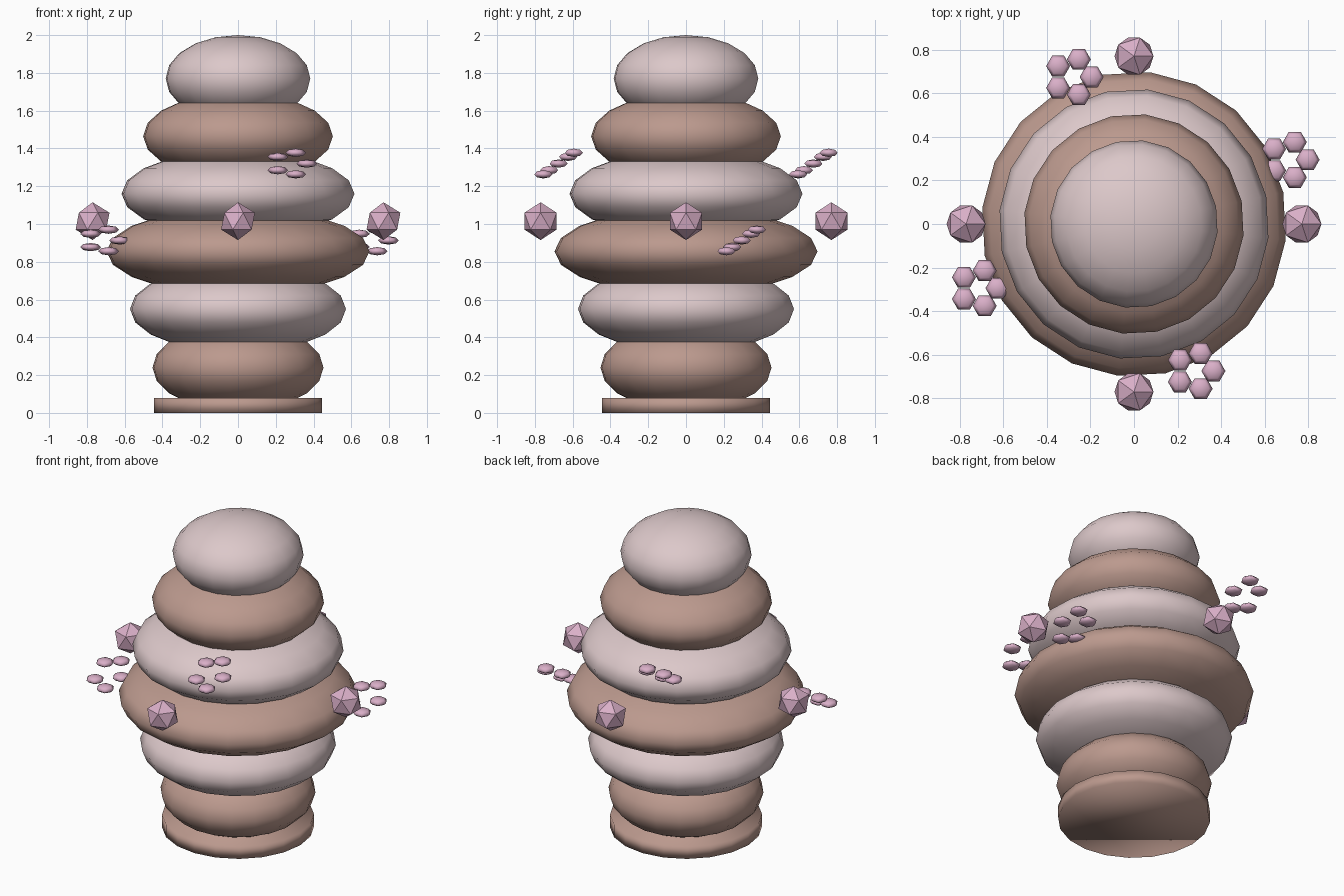
import bpy, bmesh
from math import sin, cos, pi, radians
from mathutils import Matrix, Vector

cube = bpy.data.objects.get("Cube")
if cube:
    bpy.data.objects.remove(cube)


def material(name, rgb):
    m = bpy.data.materials.new(name)
    m.use_nodes = True
    m.diffuse_color = (*rgb, 1)
    m.node_tree.nodes["Principled BSDF"].inputs["Base Color"].default_value = (*rgb, 1)
    return m


cream = material("pale rose", (0.72, 0.58, 0.59))
brown = material("dusty brown", (0.50, 0.32, 0.27))
pink = material("blossom pink", (0.70, 0.43, 0.58))


def finish(name, bm, mat, smooth=True):
    mesh = bpy.data.meshes.new(name)
    bm.to_mesh(mesh)
    bm.free()
    mesh.materials.append(mat)
    for p in mesh.polygons:
        p.use_smooth = smooth
    obj = bpy.data.objects.new(name, mesh)
    bpy.context.collection.objects.link(obj)
    return obj


def ellipsoid(bm, centre, radius, half_height, segments, rings, turn=0):
    matrix = (Matrix.Translation(centre) @ Matrix.Rotation(turn, 4, "Z")
              @ Matrix.Diagonal((radius, radius, half_height, 1)))
    bmesh.ops.create_uvsphere(bm, u_segments=segments, v_segments=rings,
                              radius=1, matrix=matrix)


# Base disc
bm = bmesh.new()
bmesh.ops.create_cone(bm, cap_ends=True, segments=20, radius1=0.445, radius2=0.445,
                      depth=0.08, matrix=Matrix.Translation((0, 0, 0.04)))
finish("base", bm, brown)

# Stacked tiers, alternating colours: (radius, centre height)
tiers = [(0.455, 0.24), (0.575, 0.55), (0.70, 0.855),
         (0.62, 1.16), (0.505, 1.465), (0.385, 1.77)]
for i, (radius, z) in enumerate(tiers):
    bm = bmesh.new()
    ellipsoid(bm, (0, 0, z), radius, 0.23, 20, 10, radians(12))
    finish(f"tier_{i + 1}", bm, cream if i % 2 else brown)

# Faceted gems around the widest tier
for i, side in enumerate(("left", "back", "right", "front")):
    a = i * pi / 2
    bm = bmesh.new()
    bmesh.ops.create_icosphere(bm, subdivisions=1, radius=0.1, matrix=Matrix.Translation(
        (0.77 * cos(a), 0.77 * sin(a), 1.015)))
    finish(f"gem_{side}", bm, pink, smooth=False)

# Tilted blossoms of five petals, alternating low and high
for i in range(4):
    a = radians(22.5 + 90 * i)
    reach, z = ((0.77, 0.913), (0.73, 1.32))[i % 2]
    centre = Vector((reach * cos(a), reach * sin(a), z))
    bm = bmesh.new()
    for k in range(5):
        t = k * 2 * pi / 5
        offset = Vector((0.085 * cos(t), 0.085 * sin(t), 0.06 * sin(t)))
        ellipsoid(bm, centre + offset, 0.055, 0.022, 6, 4, radians(30))
    finish(f"blossom_{i + 1}", bm, pink)
